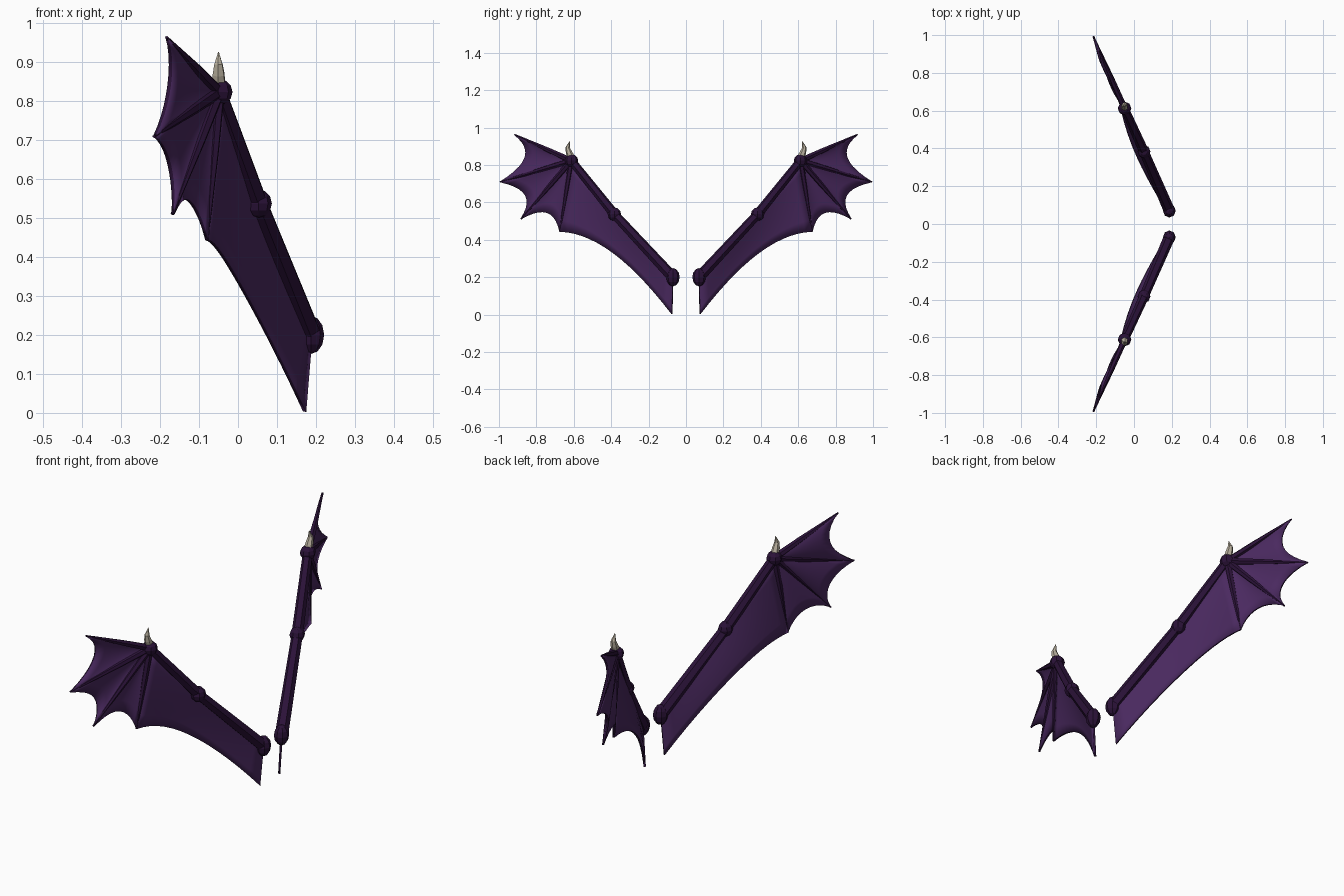
import bpy, bmesh, math
from mathutils import Vector as V, Matrix

if "Cube" in bpy.data.objects:
    bpy.data.objects.remove(bpy.data.objects["Cube"])


def material(name, rgb):
    m = bpy.data.materials.new(name)
    m.diffuse_color = (*rgb, 1)
    m.use_nodes = True
    m.node_tree.nodes["Principled BSDF"].inputs["Base Color"].default_value = m.diffuse_color
    return m


BONE = material("dark purple bone", (0.024, 0.006, 0.04))
SKIN = material("purple membrane", (0.068, 0.022, 0.115))
HORN = material("bone grey claw", (0.48, 0.43, 0.34))


def finish(bm, name, mats, thickness=0):
    """Make an object and mirror it to the other side."""
    bmesh.ops.recalc_face_normals(bm, faces=bm.faces[:])
    me = bpy.data.meshes.new(name)
    bm.to_mesh(me)
    bm.free()
    ob = bpy.data.objects.new(name, me)
    bpy.context.collection.objects.link(ob)
    for m in mats:
        me.materials.append(m)
    if thickness:
        s = ob.modifiers.new("thickness", 'SOLIDIFY')
        s.thickness, s.offset = thickness, 0
        s.material_offset_rim = 1
    mir = ob.modifiers.new("mirror", 'MIRROR')
    mir.use_axis = (False, True, False)
    return ob


def tube(name, path, radii, mat, sides=6):
    bm = bmesh.new()
    rings = []
    for i, p in enumerate(path):
        d = (path[min(i + 1, len(path) - 1)] - path[max(i - 1, 0)]).normalized()
        a = d.cross(V((0.4, 0.92, 0.05))).normalized()
        b = d.cross(a)
        rings.append([bm.verts.new(p + radii[i] * (a * math.cos(t) + b * math.sin(t)))
                      for t in (2 * math.pi * k / sides for k in range(sides))])
    for r, q in zip(rings, rings[1:]):
        for k in range(sides):
            n = (k + 1) % sides
            bm.faces.new((r[k], r[n], q[n], q[k]))
    bm.faces.new(rings[0])
    bm.faces.new(rings[-1])
    finish(bm, name, [mat])


def knob(name, centre, size):
    bm = bmesh.new()
    bmesh.ops.create_uvsphere(bm, u_segments=8, v_segments=6, radius=1)
    bm.transform(Matrix.Translation(centre) @ Matrix.Diagonal((*size, 1)))
    finish(bm, name, [BONE])


def curve(a, m, b, t):
    """Parabola through a, m (half way) and b."""
    c = 2 * m - (a + b) / 2
    return a * (1 - t) ** 2 + c * 2 * t * (1 - t) + b * t * t


def sheet(name, inner, outer, sag, nu=10, nv=6):
    """Membrane stretched between two curves, billowing backwards."""
    bm = bmesh.new()
    back = V((-0.91, -0.4, 0))
    g = [[bm.verts.new(inner(i / nu).lerp(outer(i / nu), j / nv)
                       + back * sag * math.sin(math.pi * i / nu) * math.sin(math.pi / 2 * j / nv))
          for j in range(nv + 1)] for i in range(nu + 1)]
    for i in range(nu):
        for j in range(nv):
            bm.faces.new((g[i][j], g[i + 1][j], g[i + 1][j + 1], g[i][j + 1]))
    bmesh.ops.remove_doubles(bm, verts=bm.verts[:], dist=1e-5)
    for f in bm.faces:
        f.smooth = True
    ob = finish(bm, name, [SKIN, BONE], 0.01)
    bpy.context.view_layer.objects.active = ob
    ob.select_set(True)
    bpy.ops.object.shade_smooth_by_angle(angle=math.radians(35))
    ob.select_set(False)


# Joints
root, elbow, wrist = V((0.187, 0.07, 0.2)), V((0.053, 0.383, 0.537)), V((-0.05, 0.612, 0.823))
knob("shoulder_joint", root, (0.034, 0.036, 0.049))
knob("elbow_joint", elbow, (0.034, 0.036, 0.036))
knob("wrist_joint", wrist, (0.036, 0.036, 0.034))

# Arm bones
tube("upper_arm", [root, elbow], [0.03, 0.025], BONE)
tube("forearm", [elbow, wrist], [0.026, 0.022], BONE)

# Finger bones
tips = [V((-0.183, 0.917, 0.963)), V((-0.215, 0.994, 0.709)),
        V((-0.168, 0.882, 0.51)), V((-0.08, 0.674, 0.443))]
for i, tip in enumerate(tips):
    tube(f"finger_{i + 1}", [wrist, wrist.lerp(tip, 0.4), tip], [0.017, 0.014, 0.004], BONE)

# Scalloped membranes between the fingers
dips = [V((-0.16, 0.868, 0.842)), V((-0.16, 0.866, 0.637)), V((-0.11, 0.75, 0.544))]
for i, dip in enumerate(dips):
    sheet(f"finger_membrane_{i + 1}", lambda t: wrist,
          lambda t: curve(tips[i], dip, tips[i + 1], t), 0.018)

# Large membrane below the arm
foot = V((0.171, 0.075, 0.003))
sheet("arm_membrane", lambda t: wrist.lerp(root, t),
      lambda t: curve(tips[3], V((0.028, 0.4, 0.33)), foot, t), 0.026, 14, 6)

# Curved wrist claw
tube("wrist_claw", [V((-0.05, 0.612, 0.835)), V((-0.05, 0.626, 0.868)),
                    V((-0.05, 0.633, 0.893)), V((-0.05, 0.622, 0.926))],
     [0.02, 0.017, 0.012, 0.001], HORN)
